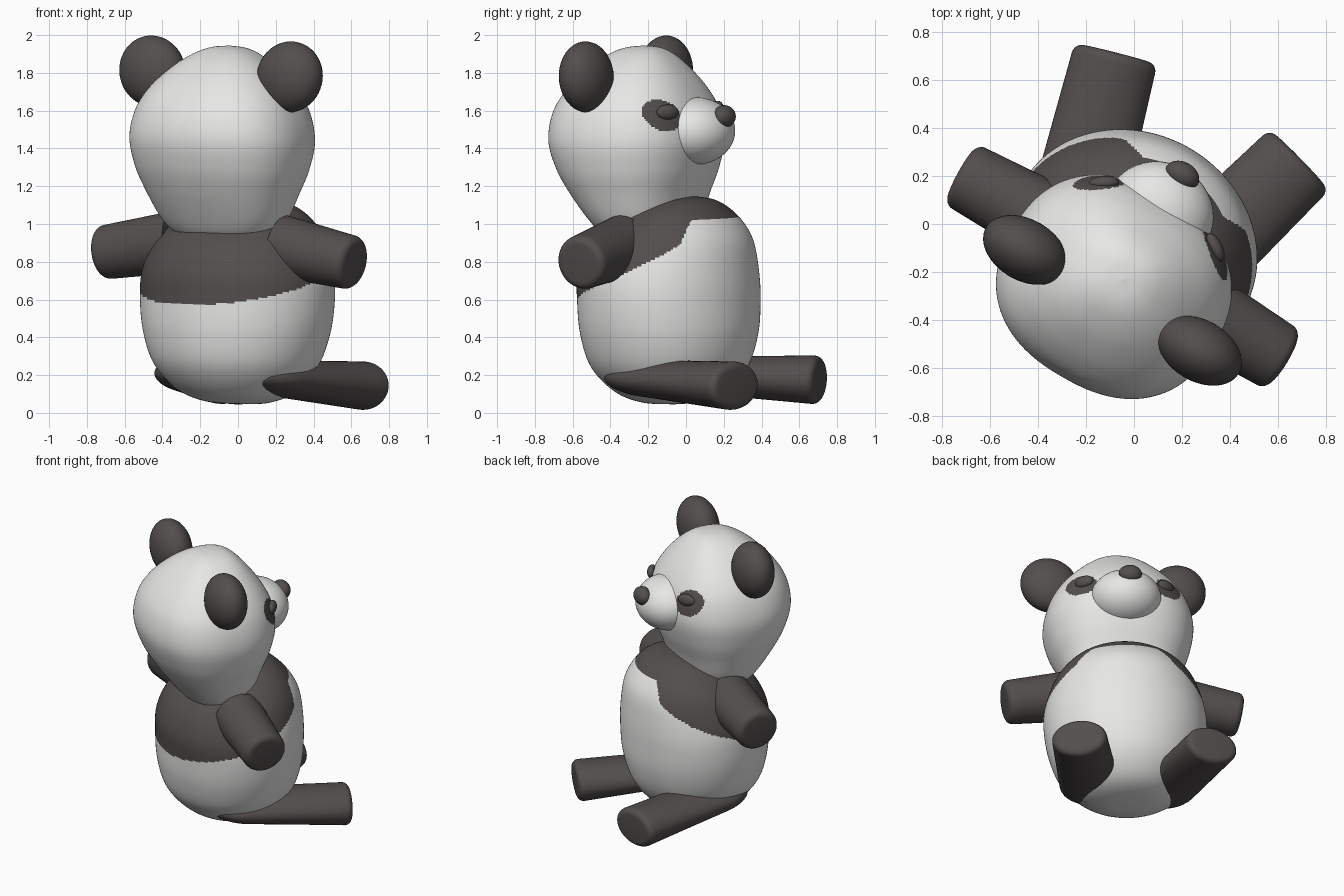
import bpy, bmesh, math
from mathutils import Matrix, Vector

if "Cube" in bpy.data.objects:
    bpy.data.objects.remove(bpy.data.objects["Cube"])

# Whole toy is built facing +Y, then leaned a little and turned
PLACE = (Matrix.Translation((0.013, -0.008, 0))
         @ Matrix.Rotation(math.radians(-30), 4, 'Z')
         @ Matrix.Rotation(math.radians(2.1), 4, 'Y'))


def material(name, rgb):
    m = bpy.data.materials.new(name)
    m.diffuse_color = (*rgb, 1)
    m.use_nodes = True
    m.node_tree.nodes["Principled BSDF"].inputs["Base Color"].default_value = m.diffuse_color
    return m


WHITE = material("white fur", (0.8, 0.8, 0.79))
BLACK = material("black fur", (0.085, 0.077, 0.074))


def finish(name, bm, mats, rule=None):
    bmesh.ops.recalc_face_normals(bm, faces=bm.faces[:])
    if rule:
        for f in bm.faces:
            f.material_index = 1 if rule(f.calc_center_median()) else 0
    me = bpy.data.meshes.new(name)
    bm.to_mesh(me)
    bm.free()
    me.transform(PLACE)
    for m in mats:
        me.materials.append(m)
    ob = bpy.data.objects.new(name, me)
    bpy.context.collection.objects.link(ob)
    bpy.context.view_layer.objects.active = ob
    ob.select_set(True)
    bpy.ops.object.shade_smooth_by_angle(angle=math.radians(50))
    ob.select_set(False)
    return ob


def loft(name, rings, mats, segs, rule=None, power=2):
    """Skin a list of (centre, u, v) rings and close both ends; power > 2 is squarer."""
    bm = bmesh.new()

    def bend(x):
        return math.copysign(abs(x) ** (2 / power), x)

    loops = []
    for c, u, v in rings:
        loops.append([bm.verts.new(c + u * bend(math.cos(a)) + v * bend(math.sin(a)))
                      for a in (2 * math.pi * (i + 0.5) / segs for i in range(segs))])
    for lo, hi in zip(loops, loops[1:]):
        for i in range(segs):
            j = (i + 1) % segs
            bm.faces.new((lo[i], lo[j], hi[j], hi[i]))
    for loop, ring in ((loops[0], rings[0]), (loops[-1], rings[-1])):
        tip = bm.verts.new(ring[0])
        for i in range(segs):
            bm.faces.new((loop[i], loop[(i + 1) % segs], tip))
    return finish(name, bm, mats, rule)


def smooth_rows(rows, steps):
    """Catmull-Rom curve through profile rows."""
    p = [Vector(r) for r in rows]
    p = [2 * p[0] - p[1]] + p + [2 * p[-1] - p[-2]]
    out = []
    for a, b, c, d in zip(p, p[1:], p[2:], p[3:]):
        for k in range(steps):
            t = k / steps
            out.append(0.5 * (2 * b + (c - a) * t + (2 * a - 5 * b + 4 * c - d) * t * t
                              + (3 * b - a - 3 * c + d) * t ** 3))
    return out + [p[-2]]


def rounded_form(name, rows, rule, power, x=0, segs=260, steps=14):
    rings = [(Vector((x, y, z)), Vector((max(rx, 0.002), 0, 0)), Vector((0, max(ry, 0.002), 0)))
             for z, y, rx, ry in smooth_rows(rows, steps)]
    return loft(name, rings, [WHITE, BLACK], segs, rule, power)


def ellipsoid(name, centre, radii, mat, rot=None):
    bm = bmesh.new()
    bmesh.ops.create_uvsphere(bm, u_segments=40, v_segments=24, radius=1)
    m = Matrix.Translation(centre) @ (rot or Matrix()) @ Matrix.Diagonal((*radii, 1))
    bmesh.ops.transform(bm, matrix=m, verts=bm.verts)
    return finish(name, bm, [mat])


def limb(name, start, end, r0, r1, root=0.0, corner=0.04):
    """Tapered stub with a soft-edged flat end and a root rounded over a given length."""
    start, end = Vector(start), Vector(end)
    d = (end - start).normalized()
    length = (end - start).length
    side = d.cross(Vector((0, 0, 1))).normalized()
    up = side.cross(d)
    rings = []

    def ring(t, inset=0, scale=1):
        k = t / length
        rs, ru = ((r0[i] + (r1[i] - r0[i]) * k - inset) * scale for i in (0, 1))
        rings.append((start + d * t, side * rs, up * ru))

    if root:
        for i in range(8):
            a = (i + 0.1) / 8 * math.pi / 2
            ring(root * (1 - math.cos(a)), 0, math.sin(a))
    for i in range(11):
        ring(root + (length - corner - root) * i / 10)
    for i in range(1, 7):
        a = i / 6 * math.pi / 2
        ring(length - corner + corner * math.sin(a), corner * (1 - math.cos(a)))
    return loft(name, rings, [BLACK], 48)


# Black shoulder band: low on the back, rising to a collar at the chest
def shoulder_band(c):
    a = abs(math.degrees(math.atan2(c.x, c.y + 0.08)) - 8)
    a = min(a, 360 - a)
    low = 0.57 + 0.31 * ((180 - a) / 130) ** 2
    k = min(max((44 - a) / 11, 0), 1)
    return c.z > low + (1.03 - low) * k


# Dark patches round the eyes
def eye_patch(c):
    return c.y > -0.1 and ((abs(c.x) - 0.285) / 0.09) ** 2 + ((c.z - 1.585) / 0.085) ** 2 < 1


# Body: rows of height, forward offset, half width, half depth
rounded_form("body", [
    (0.045, -0.06, 0, 0), (0.06, -0.06, 0.18, 0.17), (0.12, -0.07, 0.32, 0.30),
    (0.25, -0.08, 0.44, 0.41), (0.42, -0.08, 0.505, 0.46), (0.60, -0.08, 0.53, 0.47),
    (0.75, -0.08, 0.52, 0.465), (0.90, -0.055, 0.47, 0.42), (1.0, -0.02, 0.40, 0.335),
    (1.08, 0.015, 0.30, 0.225), (1.13, 0.04, 0.17, 0.12), (1.15, 0.05, 0, 0)],
    shoulder_band, 2, 0.005)

# Head, slightly squarer in plan
rounded_form("head", [
    (0.90, -0.20, 0.20, 0.14), (0.95, -0.22, 0.275, 0.195), (1.03, -0.225, 0.345, 0.26),
    (1.17, -0.25, 0.41, 0.335), (1.30, -0.262, 0.46, 0.395), (1.45, -0.268, 0.485, 0.432),
    (1.60, -0.268, 0.455, 0.41), (1.72, -0.262, 0.385, 0.345), (1.83, -0.25, 0.275, 0.25),
    (1.90, -0.235, 0.175, 0.165), (1.935, -0.225, 0.09, 0.09), (1.946, -0.22, 0, 0)],
    eye_patch, 2.35, -0.01)

# Snout and nose
ellipsoid("snout", (0, 0.09, 1.493), (0.23, 0.215, 0.18), WHITE)
ellipsoid("nose", (0, 0.277, 1.57), (0.075, 0.055, 0.06), BLACK)

# Paired parts
for s, tag in ((-1, "left"), (1, "right")):
    ellipsoid(tag + "_ear", (s * 0.42, -0.32, 1.795), (0.185, 0.128, 0.192), BLACK,
              Matrix.Rotation(s * math.radians(45), 4, 'Y'))
    ellipsoid(tag + "_eye", (s * 0.268, 0.085, 1.603), (0.063, 0.03, 0.04), BLACK,
              Matrix.Rotation(s * math.radians(-34), 4, 'Z'))
    limb(tag + "_arm", (s * 0.32, -0.17, 0.895), (s * 0.775, -0.18, 0.82),
         (0.165, 0.165), (0.143, 0.142))
    limb(tag + "_leg", (s * 0.19, -0.32, 0.205), (s * 0.442, 0.578, 0.158),
         (0.20, 0.085), (0.178, 0.13), root=0.25)
